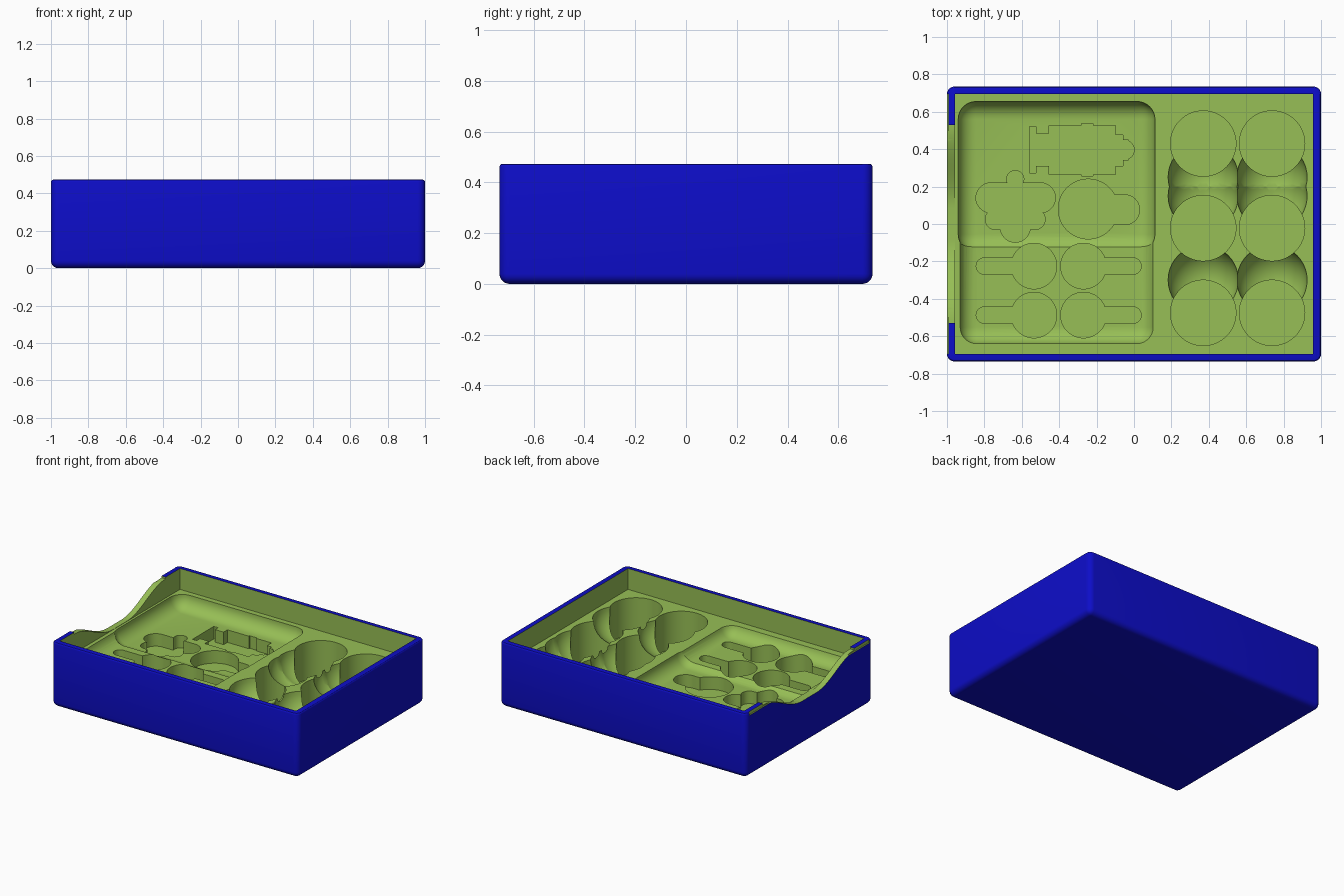
import bpy, bmesh, math
from mathutils import Matrix

if "Cube" in bpy.data.objects:
    bpy.data.objects.remove(bpy.data.objects["Cube"])

FLOOR, TOP = 0.32, 0.473


def material(name, rgb):
    m = bpy.data.materials.new(name)
    m.diffuse_color = (*rgb, 1)
    m.use_nodes = True
    m.node_tree.nodes["Principled BSDF"].inputs["Base Color"].default_value = m.diffuse_color
    return m


MATS = [material("blue shell", (0.004, 0.004, 0.58)),
        material("green lining", (0.31, 0.52, 0.092))]


def finish(bm, name, index):
    bmesh.ops.recalc_face_normals(bm, faces=bm.faces)
    mesh = bpy.data.meshes.new(name)
    bm.to_mesh(mesh)
    bm.free()
    for m in MATS:
        mesh.materials.append(m)
    for p in mesh.polygons:
        p.material_index = index
    ob = bpy.data.objects.new(name, mesh)
    bpy.context.collection.objects.link(ob)
    return ob


def box_bm(x0, x1, y0, y1, z0, z1):
    bm = bmesh.new()
    bmesh.ops.create_cube(bm, size=1)
    for v in bm.verts:
        v.co = ((x0 + x1) / 2 + v.co.x * (x1 - x0),
                (y0 + y1) / 2 + v.co.y * (y1 - y0),
                (z0 + z1) / 2 + v.co.z * (z1 - z0))
    return bm


def bevel(bm, test, r, seg):
    edges = [e for e in bm.edges if test(e)]
    bmesh.ops.bevel(bm, geom=edges, offset=r, segments=seg, profile=0.5, affect='EDGES')


def on_top(e, z):
    return all(abs(v.co.z - z) < 1e-4 for v in e.verts)


def carve(cutter):
    """Subtract a cutter from the case, then discard the cutter."""
    mod = case.modifiers.new("cut", 'BOOLEAN')
    mod.operation, mod.solver, mod.object = 'DIFFERENCE', 'EXACT', cutter
    bpy.ops.object.modifier_apply(modifier=mod.name)
    bpy.data.objects.remove(cutter)


def cut_box(*dims):
    carve(finish(box_bm(*dims), "cutter", 1))


def cut_round_box(dims, r, seg=8):
    bm = box_bm(*dims)
    bevel(bm, lambda e: not on_top(e, dims[5]), r, seg)
    carve(finish(bm, "cutter", 1))


def cut_cylinder(x, y, r, z0, z1=0.36, n=48):
    bm = bmesh.new()
    bmesh.ops.create_cone(bm, cap_ends=True, segments=n, radius1=r, radius2=r, depth=z1 - z0,
                          matrix=Matrix.Translation((x, y, (z0 + z1) / 2)))
    carve(finish(bm, "cutter", 1))


def cut_sphere(x, y, z, r):
    bm = bmesh.new()
    bmesh.ops.create_uvsphere(bm, u_segments=40, v_segments=20, radius=r,
                              matrix=Matrix.Translation((x, y, z)))
    carve(finish(bm, "cutter", 1))


# Outer case: rounded block, with a finer edge around the rim
bm = box_bm(-1, 1, -0.735, 0.735, 0, TOP)
bevel(bm, lambda e: not on_top(e, TOP), 0.04, 6)
bevel(bm, lambda e: on_top(e, TOP), 0.012, 3)
case = finish(bm, "storage_case", 0)
bpy.context.view_layer.objects.active = case
case.select_set(True)

# Upper cavity inside the rim
cut_box(-0.957, 0.957, -0.695, 0.695, FLOOR, 0.7)

# Curved opening in the left wall
N = 24
prof = [(-0.53, 0.6)]
for i in range(N + 1):
    t = i / N
    prof.append((-0.53 + 0.45 * t, 0.322 + 0.138 * (1 + math.cos(math.pi * t)) / 2))
prof += [(-y, z) for y, z in reversed(prof)]
bm = bmesh.new()
face = bm.faces.new([bm.verts.new((-1.1, y, z)) for y, z in prof])
ext = bmesh.ops.extrude_face_region(bm, geom=[face])["geom"]
bmesh.ops.translate(bm, vec=(0.16, 0, 0), verts=[v for v in ext if isinstance(v, bmesh.types.BMVert)])
carve(finish(bm, "cutter", 1))

# Thin step along the outside of the left rim
cut_box(-1.1, -0.991, -0.695, 0.695, 0.45, 0.7)

# Two overlapping soft-bottomed trays
cut_round_box((-0.932, 0.105, -0.642, 0.1, 0.25, 0.42), 0.09)
cut_round_box((-0.94, 0.112, -0.15, 0.655, 0.222, 0.42), 0.095)

P = 0.13  # depth level of the tray pockets

# Four long-handled pockets, mirrored left and right
for y in (-0.225, -0.487):
    for cx, end in ((-0.535, -0.8), (-0.27, -0.005)):
        cut_cylinder(cx, y, 0.122, P)
        cut_box(min(cx, end), max(cx, end), y - 0.044, y + 0.044, P, 0.36)
        cut_cylinder(end, y, 0.044, P, n=24)

# Round pocket with a side lobe
cut_cylinder(-0.245, 0.08, 0.16, P)
cut_box(-0.2, -0.05, -0.004, 0.156, P, 0.36)
cut_cylinder(-0.05, 0.076, 0.08, P)

# Lobed pocket
cut_box(-0.765, -0.5, 0.06, 0.22, P, 0.36)
for x, y, r in ((-0.765, 0.14, 0.08), (-0.5, 0.14, 0.08), (-0.635, 0.24, 0.046),
                (-0.635, -0.018, 0.08), (-0.74, 0.025, 0.055), (-0.53, 0.025, 0.055)):
    cut_cylinder(x, y, r, P, n=32)
cut_box(-0.74, -0.53, -0.03, 0.1, P, 0.36)

# Stepped pocket made of blocks: x range and y range
for x0, x1, y0, y1 in ((-0.455, -0.098, 0.265, 0.527), (-0.56, -0.525, 0.273, 0.52),
                       (-0.54, -0.44, 0.31, 0.483), (-0.28, -0.22, 0.257, 0.536),
                       (-0.11, -0.058, 0.31, 0.475)):
    cut_box(x0, x1, y0, y1, P, 0.36)
cut_box(-0.07, -0.03, 0.342, 0.45, P, 0.36)
cut_cylinder(-0.052, 0.396, 0.053, P, n=24)

# Two columns of deep round wells joined by scooped finger hollows
for x in (0.37, 0.738):
    for y in (0.25, 0.15, -0.3):
        cut_sphere(x, y, FLOOR + 0.003, 0.188)
    for y in (0.43, -0.022, -0.475):
        cut_cylinder(x, y, 0.175, 0.045, n=64)

bpy.ops.object.shade_smooth_by_angle(angle=math.radians(30))
